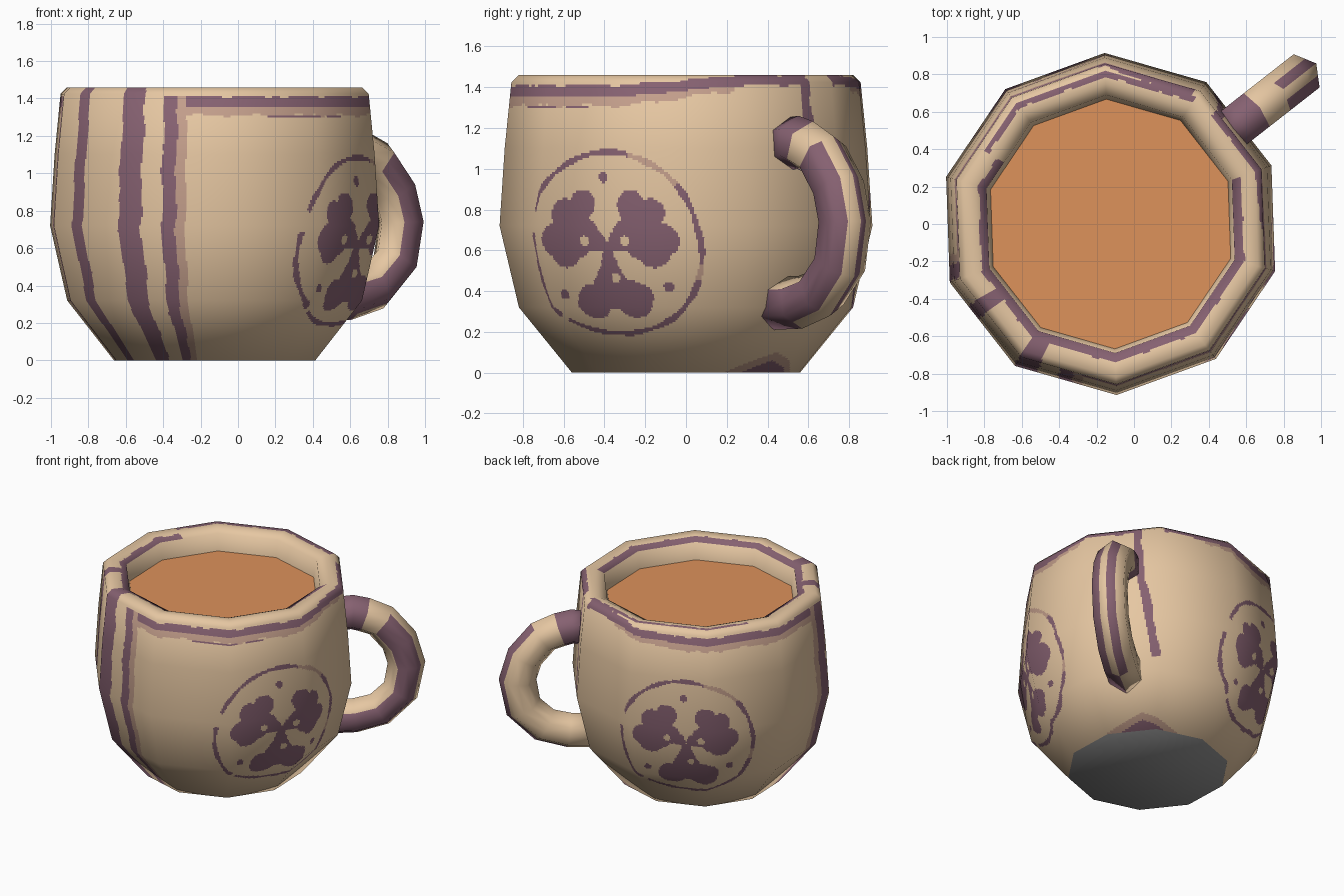
import bpy, bmesh, math
from mathutils import Vector

if "Cube" in bpy.data.objects:
    bpy.data.objects.remove(bpy.data.objects["Cube"])

def mat(name, rgb):
    lin = [((c / 255 + 0.055) / 1.055) ** 2.4 for c in rgb]
    m = bpy.data.materials.new(name)
    m.diffuse_color = (*lin, 1)
    m.use_nodes = True
    m.node_tree.nodes["Principled BSDF"].inputs["Base Color"].default_value = m.diffuse_color
    return m

CLAY = mat("clay tan", (230, 199, 162))
PURPLE = mat("painted purple", (134, 97, 113))
FAINT = mat("faded paint", (195, 158, 139))
COFFEE = mat("coffee brown", (221, 146, 91))
GREY = mat("base grey", (145, 145, 145))

CX, SIDES, SUB, CELL = -0.125, 10, 56, 0.0115
# mug profile (radius, height): base, belly, rim, inner wall
PROFILE = [(.56, 0), (.82, .32), (.915, .72), (.89, 1.1), (.857, 1.425),
           (.82, 1.46), (.75, 1.457), (.69, 1.43), (.667, 1.30)]
RIM = 5                       # profile index where the top of the rim starts

def make(name, verts, faces, mats, idx):
    me = bpy.data.meshes.new(name)
    me.from_pydata(verts, [], faces)
    for m in mats:
        me.materials.append(m)
    me.polygons.foreach_set("material_index", idx)
    me.shade_smooth()
    ob = bpy.data.objects.new(name, me)
    bpy.context.collection.objects.link(ob)
    return ob

# ---- painted pattern -------------------------------------------------
# leaf circles (across, up, radius); upper ones are mirrored
LEAF = [(.14, .21, .075), (.245, .165, .075), (.30, .035, .085), (.19, .10, .105),
        (.12, .06, .08), (.06, .03, .05), (.03, .01, .03), (.25, -.02, .085), (.18, .01, .07)]
LEAF += [(-x, y, r) for x, y, r in LEAF]
LEAF += [(0, -.04, .035), (0, -.09, .05), (0, -.15, .075), (0, -.21, .105), (.12, -.27, .10),
         (-.11, -.28, .095), (.17, -.25, .06),
         (-.02, .345, .026), (-.28, -.24, .024), (.31, -.20, .026)]
HOLES = [(-.135, .03, .026), (.105, .03, .026), (.03, -.155, .024)]

def hit(circles, s, t):
    return any((s - x) ** 2 + (t - y) ** 2 < r * r for x, y, r in circles)

def medallion(s, t):
    if hit(HOLES, s, t):
        return 0
    if hit(LEAF, s, t):
        return 1
    rad = math.hypot(s * .96, t)
    ang = math.degrees(math.atan2(t, s)) % 360
    if abs(rad - .47) < .0135 + .003 * math.sin(ang * .23):
        if 158 < ang < 172 or 228 < ang < 233:
            return 0
        return 2 if 40 < ang < 75 or 340 < ang < 350 else 1
    return 0

def paint(a, r, z, d, inside):
    """0 clay, 1 purple, 2 faded; a = angle in degrees, d = distance along the profile"""
    w = .4 * math.sin(z * 17) + .2 * math.sin(z * 41 + 1)           # brush wobble
    h = .003 * math.sin(a * .31) + .002 * math.sin(a * .83)
    # two stripes that run over the rim
    if -124.5 + w < a < -116.3 + w or -150 + w < a < -144.2 + w:
        if not inside or r > .70:
            return 1
    if inside:
        if -135 < a < 20:
            return 1 if .69 < r < .742 + h else 0
        if a < -135 or a > 150:
            return 1 if .69 < r < .735 + h else 0
        return 1 if 56 < a < 150 and r > .788 + h else 0
    # panel borders beside the stripes
    if z < 1.41:
        if -109 + w < a < -104 + w or -166 + w < a < -160.5 + w:
            return 1
        if -104 + w <= a < -100.5 + w or -169.5 + w < a <= -166 + w:
            return 2
    # stripe behind the handle
    drift = 43 + max(0, 1.2 - z) * 11
    if z > .42 and drift < a < drift + 4 + w:
        return 1
    # bands below the rim, climbing to the rim edge near the handle
    if -106 < a < 46 or a > 58 or a < -163:
        k = (a + 20) / 40 if a < 46 else (110 - a) / 35
        k = 0 if a < -106 else min(1, max(0, k))
        lo, hi = 1.355 + .055 * k + h, 1.41 + .05 * k + h
        if lo < z < hi:
            return 1
        if 1.295 < z < 1.31 and (-70 < a < -48 or -44 < a < -35):
            return 1
        if 1.31 + .08 * k + 2 * h < z <= lo and k < .9:
            return 2
    # brush mark at the foot
    foot = .10 - abs(a - 46) * .0037
    if z < foot:
        return 1 if z < foot - .04 else 2
    for a0 in (-27, 118):
        s = (a - a0) / 36 * .618 * r
        if abs(s) < .55:
            return medallion(s, d - .717)
    return 0

# ---- mug body: ten flat sides, finely divided so the paint can be cut in
seg_n = []
for (r0, z0), (r1, z1) in zip(PROFILE, PROFILE[1:]):
    seg_n.append(Vector((z1 - z0, r0 - r1)).normalized())
ext = [Vector((0, -1))] + seg_n + [seg_n[-1]]
ring_n = [(a + b).normalized() for a, b in zip(ext, ext[1:])]

rows, d = [], 0               # point, distance, normal, inside
for i, (p, q) in enumerate(zip(PROFILE, PROFILE[1:])):
    p, q = Vector(p), Vector(q)
    n = max(1, round((q - p).length / CELL))
    for k in range(n + (i == len(PROFILE) - 2)):
        f = k / n
        rows.append((p.lerp(q, f), d + f * (q - p).length, ring_n[i].lerp(ring_n[i + 1], f), i >= RIM))
    d += (q - p).length

corner = [Vector((math.cos(math.radians(20 + 36 * k)), math.sin(math.radians(20 + 36 * k))))
          for k in range(SIDES)]
cols = [corner[k].lerp(corner[(k + 1) % SIDES], j / SUB) for k in range(SIDES) for j in range(SUB)]
N = len(cols)

verts, normals, faces, idx = [], [], [], []
for p, _, n, _ in rows:
    for c in cols:
        verts.append((CX + c.x * p.x, c.y * p.x, p.y))
        cn = c.normalized()
        normals.append(Vector((cn.x * n.x, cn.y * n.x, n.y)).normalized())
for j in range(len(rows) - 1):
    mid = (rows[j][0] + rows[j + 1][0]) / 2
    dm = (rows[j][1] + rows[j + 1][1]) / 2
    for i in range(N):
        i2 = (i + 1) % N
        faces.append((j * N + i, j * N + i2, (j + 1) * N + i2, (j + 1) * N + i))
        a = (20 + 36 * (i + .5) / SUB + 200) % 360 - 200
        idx.append(paint(a, mid.x, mid.y, dm, rows[j][3]))
faces.append(tuple(reversed(range(N))))      # base
idx.append(3)
mug = make("mug_body", verts, faces, [CLAY, PURPLE, FAINT, GREY], idx)
mug.data.normals_split_custom_set_from_vertices(normals)

# ---- coffee surface
make("coffee", [(CX + c.x * .668, c.y * .668, 1.305) for c in corner],
     [tuple(range(SIDES))], [COFFEE], [0])

# ---- handle: six-sided tube, each side split in two strips for the paint
PATH = [(.80, 1.12), (.89, 1.13), (.97, 1.11), (1.09, 1.06), (1.215, .91), (1.265, .74),
        (1.225, .53), (1.08, .39), (.91, .345), (.70, .34)]
out = Vector((math.cos(math.radians(38)), math.sin(math.radians(38)), 0))
side = Vector((-out.y, out.x, 0))
up = Vector((0, 0, 1))
hexa = [Vector((.13 * math.cos(k * math.pi / 3), .13 * math.sin(k * math.pi / 3))) for k in range(6)]
section = [v for k in range(6) for v in (hexa[k], (hexa[k] + hexa[(k + 1) % 6]) / 2)]
# strips from the outer ridge towards +side, round the inside, back along -side
STRIPS = [1, 0, 0, 0, 0, 0, 0, 0, 1, 1, 1, 0]
LAST = len(PATH) - 2
RING = {0: [1] * 12, 1: [1] * 12, 2: [0] * 12, LAST: [0] * 8 + [1] * 4}

verts, faces, idx = [], [], []
pts = [Vector(p) for p in PATH]
for i, p in enumerate(pts):
    t = (pts[min(i + 1, len(pts) - 1)] - pts[max(i - 1, 0)]).normalized()
    n = Vector((-t.y, t.x))                  # points away from the loop centre
    for u, v in section:
        q = p + n * u
        verts.append(Vector((CX, 0, 0)) + out * q.x + up * q.y + side * v)
M = len(section)
for i in range(len(pts) - 1):
    for k in range(M):
        k2 = (k + 1) % M
        faces.append((i * M + k, i * M + k2, (i + 1) * M + k2, (i + 1) * M + k))
        idx.append(RING.get(i, STRIPS)[k])
faces += [tuple(range(M)), tuple(reversed(range(len(verts) - M, len(verts))))]
idx += [0, 0]
handle = make("handle", verts, faces, [CLAY, PURPLE], idx)
bm = bmesh.new()
bm.from_mesh(handle.data)
bmesh.ops.recalc_face_normals(bm, faces=bm.faces)
bm.to_mesh(handle.data)
bm.free()
